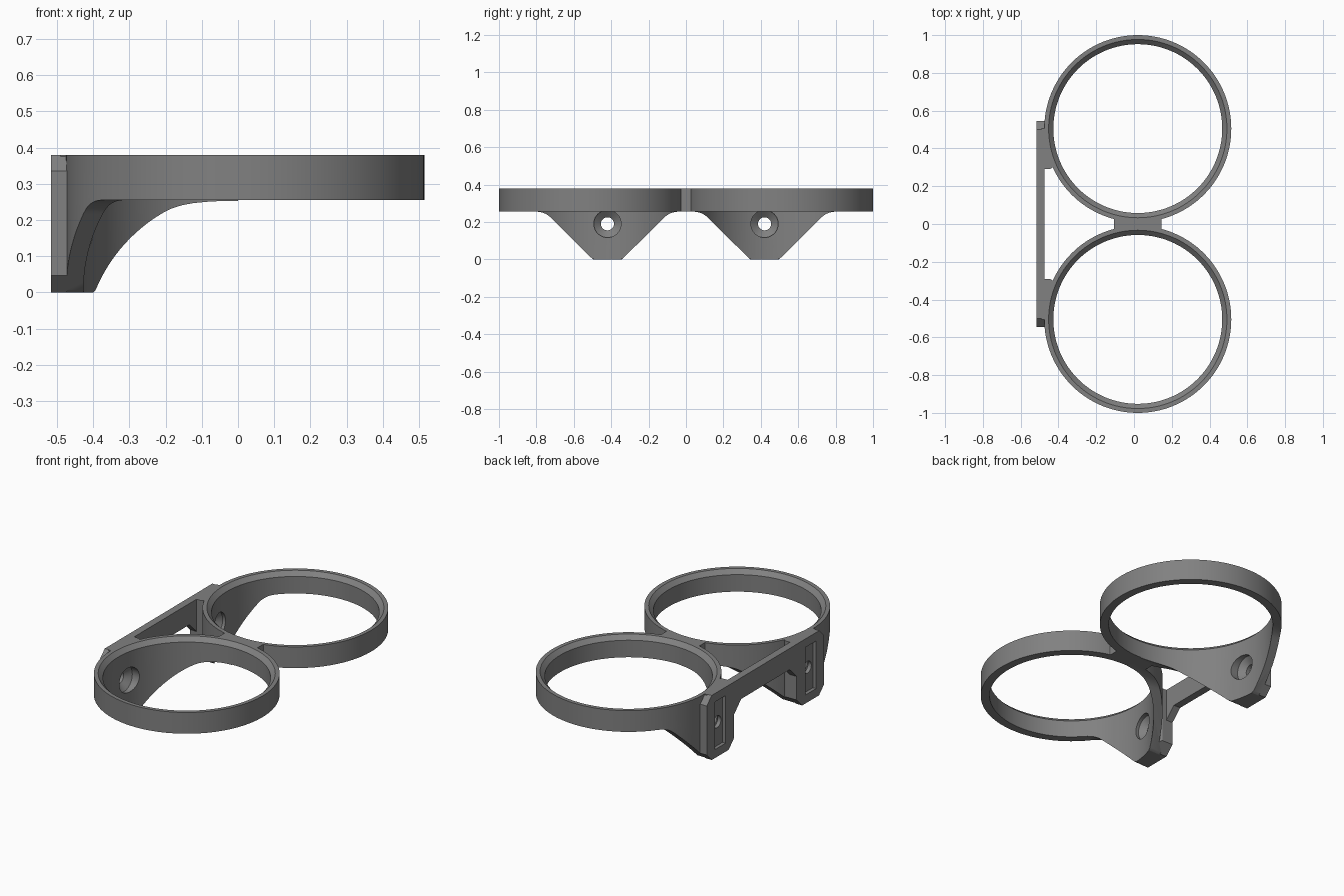
import bpy, bmesh, math

if "Cube" in bpy.data.objects:
    bpy.data.objects.remove(bpy.data.objects["Cube"])

CX, CY = 0.02, 0.505          # ring centre (mirrored in y)
R_OUT, R_IN, R_RIM = 0.495, 0.447, 0.472
Z_RING, Z_TOP = 0.255, 0.38
SEG = 128

grey = bpy.data.materials.new("grey_plastic")
grey.diffuse_color = (0.22, 0.22, 0.22, 1)
grey.use_nodes = True
grey.node_tree.nodes["Principled BSDF"].inputs["Base Color"].default_value = grey.diffuse_color


def prism(name, pts, lo, hi, axis="z"):
    """Extrude a 2D outline: xy outline along z, or yz outline along x."""
    bm = bmesh.new()
    place = (lambda a, b, c: (a, b, c)) if axis == "z" else (lambda a, b, c: (c, a, b))
    face = bm.faces.new([bm.verts.new(place(a, b, lo)) for a, b in pts])
    res = bmesh.ops.extrude_face_region(bm, geom=[face])
    shift = (0, 0, hi - lo) if axis == "z" else (hi - lo, 0, 0)
    bmesh.ops.translate(bm, vec=shift, verts=[v for v in res["geom"] if isinstance(v, bmesh.types.BMVert)])
    return finish(name, bm)


def lathe(name, profile, centre, axis="z", seg=SEG):
    """Closed solid of revolution from (radius, height) stations."""
    bm = bmesh.new()
    rings = []
    for r, h in profile:
        ring = []
        for i in range(seg):
            a = 2 * math.pi * i / seg
            u, v = r * math.cos(a), r * math.sin(a)
            p = (u, v, h) if axis == "z" else (h, u, v)
            ring.append(bm.verts.new([p[k] + centre[k] for k in range(3)]))
        rings.append(ring)
    for a, b in zip(rings, rings[1:]):
        for i in range(seg):
            j = (i + 1) % seg
            bm.faces.new((a[i], a[j], b[j], b[i]))
    bm.faces.new(rings[0])
    bm.faces.new(rings[-1])
    return finish(name, bm)


def finish(name, bm):
    bmesh.ops.recalc_face_normals(bm, faces=bm.faces)
    me = bpy.data.meshes.new(name)
    bm.to_mesh(me)
    bm.free()
    me.materials.append(grey)
    ob = bpy.data.objects.new(name, me)
    bpy.context.collection.objects.link(ob)
    return ob


def combine(ob, other, op):
    bpy.context.view_layer.objects.active = ob
    mod = ob.modifiers.new(op.lower(), "BOOLEAN")
    mod.operation, mod.object, mod.solver = op, other, "EXACT"
    bpy.ops.object.modifier_apply(modifier=mod.name)
    bpy.data.objects.remove(other)


def fillet(x0, side):
    """Arc blending the 45 degree leg flank into the ring's underside."""
    t = 0.045
    r = t / math.tan(math.radians(22.5))
    return [(x0 + side * (t - r * math.sin(a)), Z_RING - r * (1 - math.cos(a)))
            for a in [math.radians(45 * i / 6) for i in range(7)]]


# Leg: plan shape of ring and web, trimmed by a trapezoid side profile
body = lathe("double_ring_bracket", [(R_OUT, 0), (R_OUT, Z_TOP)], (CX, CY, 0))
web = prism("web", [(-0.49, 0.29), (-0.445, 0.29), (-0.43, 0.3), (-0.38, 0.3),
                    (-0.38, CY), (-0.49, CY)], 0, Z_TOP)
combine(body, web, "UNION")
profile = [(0.35, 0), (0.49, 0), (0.505, 0.007)] + fillet(0.755, 1)[::-1]
profile += [(0.80, 0.45), (0.04, 0.45)] + fillet(0.085, -1) + [(0.335, 0.007)]
combine(body, prism("leg_profile", profile, -0.7, 0.0, "x"), "INTERSECT")

# Ring band
combine(body, lathe("ring", [(R_OUT, Z_RING), (R_OUT, Z_TOP)], (CX, CY, 0)), "UNION")

# Bridge joining the two rings
bridge = prism("bridge", [(-0.13, 0), (-0.105, 0)][1:] + [(0.145, 0), (0.145, 0.024), (0.15, 0.032),
               (0.17, 0.042), (0.1, 0.07), (-0.06, 0.07), (-0.13, 0.042), (-0.11, 0.032),
               (-0.105, 0.024)], Z_RING, Z_TOP)
combine(body, bridge, "UNION")

# Mounting plate with foot and crossbar
plate = prism("plate", [(0, Z_TOP), (0.5, Z_TOP), (0.545, 0.335), (0.545, 0.047), (0.498, 0),
                        (0.342, 0), (0.29, 0.052), (0.29, 0.19), (0.225, Z_RING), (0, Z_RING)],
              -0.517, -0.473, "x")
combine(body, plate, "UNION")

# Ring bore with chamfered rim
combine(body, lathe("bore", [(R_IN, -0.1), (R_IN, 0.355), (R_RIM, Z_TOP), (R_RIM + 0.02, 0.4)],
                    (CX, CY, 0)), "DIFFERENCE")

# Countersunk screw hole and recessed slot on the mounting face
combine(body, lathe("screw_hole", [(0.035, -0.6), (0.035, -0.475), (0.073, -0.445), (0.073, -0.3)],
                    (0, 0.42, 0.19), "x", 40), "DIFFERENCE")
combine(body, prism("slot", [(0.37, 0.05), (0.47, 0.05), (0.47, 0.33), (0.37, 0.33)],
                    -0.6, -0.497, "x"), "DIFFERENCE")

# Open the centre plane and mirror
bm = bmesh.new()
bm.from_mesh(body.data)
bmesh.ops.delete(bm, geom=[f for f in bm.faces if all(abs(v.co.y) < 1e-4 for v in f.verts)],
                 context="FACES")
bm.to_mesh(body.data)
bm.free()
mirror = body.modifiers.new("mirror", "MIRROR")
mirror.use_axis = (False, True, False)
bpy.ops.object.select_all(action="DESELECT")
body.select_set(True)
bpy.context.view_layer.objects.active = body
bpy.ops.object.modifier_apply(modifier=mirror.name)
bpy.ops.object.shade_smooth_by_angle(angle=math.radians(25))
